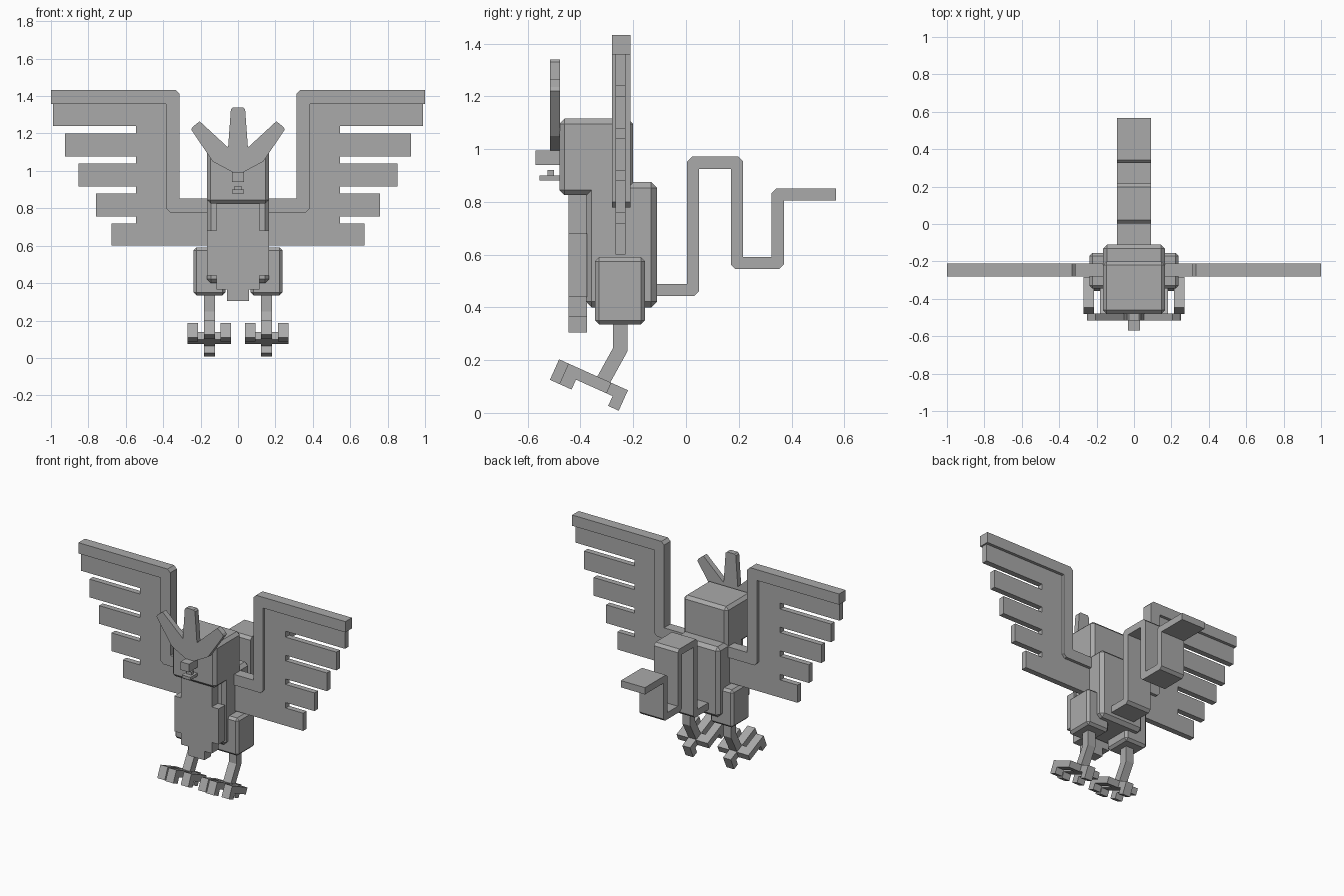
import bpy, bmesh
from math import atan2
from mathutils import Vector, Matrix

cube = bpy.data.objects.get("Cube")
if cube:
    bpy.data.objects.remove(cube, do_unlink=True)

GREY = (0.4, 0.4, 0.4, 1)
grey = bpy.data.materials.new("plain_grey")
grey.use_nodes = True
grey.diffuse_color = GREY
grey.node_tree.nodes["Principled BSDF"].inputs["Base Color"].default_value = GREY


def finish(name, bm):
    bmesh.ops.recalc_face_normals(bm, faces=bm.faces)
    mesh = bpy.data.meshes.new(name)
    bm.to_mesh(mesh)
    bm.free()
    mesh.materials.append(grey)
    ob = bpy.data.objects.new(name, mesh)
    bpy.context.scene.collection.objects.link(ob)
    return ob


def box(name, x, y, z, bevel=0, matrix=None):
    """Box from (min, max) ranges, optionally chamfered and then transformed."""
    bm = bmesh.new()
    bmesh.ops.create_cube(bm, size=1)
    for v in bm.verts:
        v.co = [(r[0] + r[1]) / 2 + c * (r[1] - r[0]) for r, c in zip((x, y, z), v.co)]
    if bevel:
        bmesh.ops.bevel(bm, geom=bm.edges[:], offset=bevel, segments=1, affect='EDGES')
    if matrix:
        bm.transform(matrix)
    return finish(name, bm)


def prism(name, points, axis, lo, hi):
    """Outline extruded along x (points are y, z) or y (points are x, z)."""
    bm = bmesh.new()
    at = (lambda p, d: (d, p[0], p[1])) if axis == 'x' else (lambda p, d: (p[0], d, p[1]))
    face = bm.faces.new([bm.verts.new(at(p, lo)) for p in points])
    ext = bmesh.ops.extrude_face_region(bm, geom=[face])["geom"]
    moved = [g for g in ext if isinstance(g, bmesh.types.BMVert)]
    step = Vector(at((0, 0), hi - lo))
    bmesh.ops.translate(bm, verts=moved, vec=step)
    return finish(name, bm)


def ribbon(path, width, chamfer):
    """Outline of a constant-width bent strip, chamfered on outer corners."""
    path = [Vector(p) for p in path]
    dirs = [(b - a).normalized() for a, b in zip(path, path[1:])]
    sides = {1: [], -1: []}
    for i, p in enumerate(path):
        d1, d2 = dirs[max(i - 1, 0)], dirs[min(i, len(dirs) - 1)]
        n1, n2 = Vector((-d1.y, d1.x)), Vector((-d2.y, d2.x))
        turn = d1.x * d2.y - d1.y * d2.x
        for s, out in sides.items():
            q = p + (n1 + n2) * (s * width / 2 / (1 + n1.dot(n2)))
            if turn * s < -0.001 and chamfer:
                out += [q - d1 * chamfer, q + d2 * chamfer]
            else:
                out.append(q)
    return sides[1] + sides[-1][::-1]


def mirror_outline(half):
    return half + [(-x, z) for x, z in reversed(half)]


# Torso and head
box("body", (-.166, .166), (-.38, -.11), (.4, .875), .022)
box("head", (-.166, .166), (-.48, -.2), (.825, 1.115), .02)

# Stepped breast plate
prism("breast_plate", mirror_outline([
    (.06, .305), (.06, .365), (.115, .365), (.115, .44), (.166, .44),
    (.166, .68), (.115, .68), (.115, .83)]), 'y', -.445, -.375)

# Three-pronged crest on the face
prism("crest", mirror_outline([
    (.032, .995), (.135, 1.05), (.25, 1.22), (.243, 1.235), (.205, 1.265),
    (.053, 1.125), (.038, 1.33), (.028, 1.34)]), 'y', -.515, -.478)

# Beak
box("upper_beak", (-.032, .032), (-.57, -.475), (.94, .995))
box("lower_beak", (-.032, .032), (-.555, -.475), (.88, .9))
box("tongue", (-.018, .018), (-.525, -.5), (.895, .92))

# Folded tail
prism("tail", ribbon([
    (-.14, .466), (.027, .466), (.027, .948), (.193, .948), (.193, .568),
    (.348, .568), (.348, .828), (.568, .828)], .046, .018), 'x', -.09, .09)

# Feather rows: top, bottom, tip
FEATHERS = [(.6, .72, .675), (.757, .88, .76), (.917, 1.04, .853),
            (1.077, 1.2, .925), (1.24, 1.39, .99)]
FEATHER_ROOT = .545

for side, s in (("left", 1), ("right", -1)):
    # Wing frame and feather panel
    frame = ribbon([(.15, .815), (.348, .815), (.348, 1.395), (1, 1.395)], .073, .02)
    prism(side + "_wing_frame", [(s * x, z) for x, z in frame], 'y', -.28, -.21)
    panel = [(.15, .6)]
    for i, (low, high, tip) in enumerate(FEATHERS):
        if i:
            panel.append((FEATHER_ROOT, low))
        panel += [(tip, low), (tip, high)]
        if i < len(FEATHERS) - 1:
            panel.append((FEATHER_ROOT, high))
    panel += [(.35, 1.39), (.35, .81), (.15, .81)]
    prism(side + "_wing_feathers", [(s * x, z) for x, z in panel], 'y', -.268, -.23)

    # Thigh and bent shin
    cx = s * .153
    around = lambda c, half: (c - half, c + half)
    box(side + "_thigh", around(cx, .086), (-.345, -.155), (.335, .59), .016)
    prism(side + "_shin", ribbon([(-.249, .36), (-.249, .24), (-.318, .115)], .054, 0),
          'x', cx - .029, cx + .029)

    # Foot, laid out flat from the toe tip and then tilted down to the heel
    tilt = Matrix.Translation((cx, -.481, .203)) @ Matrix.Rotation(-atan2(31, 69), 4, 'X')
    bar, claw = (-.044, 0), (-.085, 0)
    mid = around(0, .029)
    box(side + "_foot_bar", mid, (0, .286), bar, 0, tilt)
    box(side + "_middle_claw", mid, (0, .05), claw, 0, tilt)
    box(side + "_heel_claw", mid, (.242, .286), claw, 0, tilt)
    box(side + "_foot_crossbar", (-.115, .115), (.155, .217), bar, 0, tilt)
    for place, t in (("outer", s), ("inner", -s)):
        toe = around(t * .088, .028)
        box(f"{side}_{place}_toe", toe, (.039, .217), bar, 0, tilt)
        box(f"{side}_{place}_claw", toe, (.039, .09), claw, 0, tilt)
